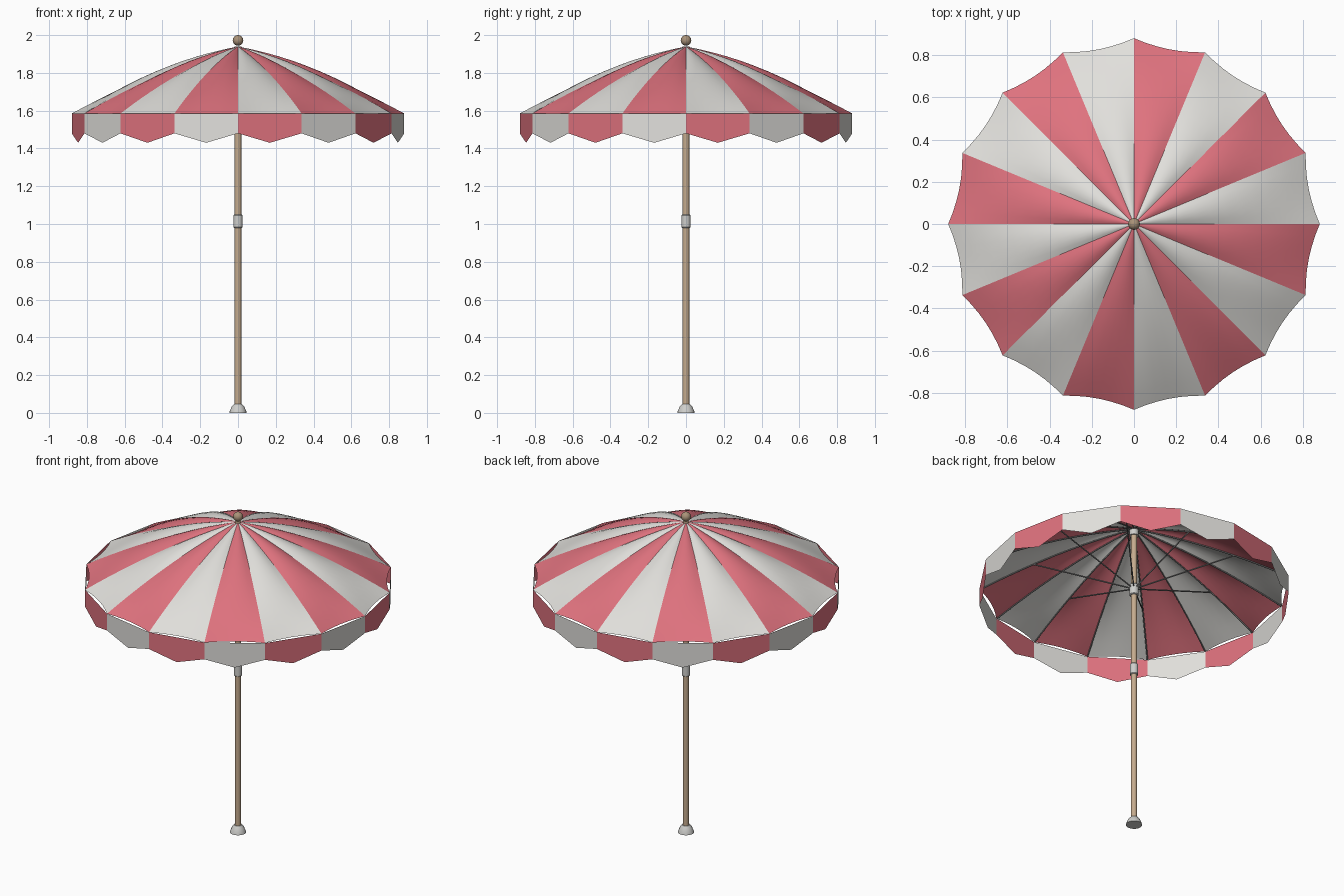
import bpy, bmesh, math
from math import sin, cos, pi
from mathutils import Vector

if "Cube" in bpy.data.objects:
    bpy.data.objects.remove(bpy.data.objects["Cube"], do_unlink=True)

SIDES = 16
RIM_R, RIM_Z, TOP_Z = 0.88, 1.585, 1.94
STEP = 2 * pi / SIDES


def material(name, rgb):
    m = bpy.data.materials.new(name)
    m.use_nodes = True
    m.diffuse_color = (*rgb, 1)
    m.node_tree.nodes["Principled BSDF"].inputs["Base Color"].default_value = (*rgb, 1)
    return m


WHITE = material("white fabric", (0.75, 0.74, 0.71))
RED = material("red fabric", (0.74, 0.17, 0.21))
WOOD = material("pole wood", (0.56, 0.41, 0.27))
KNOB = material("knob wood", (0.40, 0.29, 0.19))
METAL = material("light metal", (0.62, 0.62, 0.60))
DARK = material("rib metal", (0.20, 0.20, 0.20))


def finish(name, bm, mats, smooth=True):
    me = bpy.data.meshes.new(name)
    bm.to_mesh(me)
    bm.free()
    ob = bpy.data.objects.new(name, me)
    bpy.context.collection.objects.link(ob)
    for m in mats:
        me.materials.append(m)
    if smooth:
        bpy.ops.object.select_all(action='DESELECT')
        ob.select_set(True)
        bpy.context.view_layer.objects.active = ob
        bpy.ops.object.shade_smooth_by_angle(angle=math.radians(35))
    return ob


def lathe(name, profile, mat, segs=20):
    """Revolve (radius, height) points about the z axis, with flat caps."""
    bm = bmesh.new()
    rings = [[bm.verts.new((r * cos(2 * pi * i / segs), r * sin(2 * pi * i / segs), z))
              for i in range(segs)] for r, z in profile]
    for a, b in zip(rings, rings[1:]):
        for i in range(segs):
            j = (i + 1) % segs
            bm.faces.new((a[i], a[j], b[j], b[i]))
    bm.faces.new(rings[0][::-1])
    bm.faces.new(rings[-1])
    return finish(name, bm, [mat])


def rib_height(r):
    return TOP_Z - 0.262 * r - 0.1607 * r * r


def polar(r, a, z):
    return Vector((r * cos(a), r * sin(a), z))


def canopy():
    """Sixteen softly puffed gores, with rims drawn in between the ribs."""
    bm = bmesh.new()
    rows, cols = 12, 6
    for s in range(SIDES):
        grid = []
        for k in range(rows + 1):
            t = 0.012 + 0.988 * k / rows
            r = RIM_R * t
            left = polar(r, s * STEP, rib_height(r))
            right = polar(r, (s + 1) * STEP, rib_height(r))
            row = []
            for c in range(cols + 1):
                u = c / cols
                arch = 4 * u * (1 - u)
                p = left.lerp(right, u)
                pull = 1 - 0.022 * arch * t * t
                p.x *= pull
                p.y *= pull
                p.z += 0.02 * arch * sin(pi * t)
                row.append(bm.verts.new(p))
            grid.append(row)
        for k in range(rows):
            for c in range(cols):
                f = bm.faces.new((grid[k][c], grid[k + 1][c], grid[k + 1][c + 1], grid[k][c + 1]))
                f.material_index = s % 2
    return finish("canopy", bm, [WHITE, RED])


def valance():
    """Hanging pointed flaps in the opposite colour order."""
    bm = bmesh.new()
    for s in range(SIDES):
        a, b = polar(RIM_R, s * STEP, 0), polar(RIM_R, (s + 1) * STEP, 0)
        outline = [(0, RIM_Z), (0, 1.48), (0.5, 1.43), (1, 1.48), (1, RIM_Z)]
        f = bm.faces.new([bm.verts.new(a.lerp(b, u) + Vector((0, 0, z))) for u, z in outline])
        f.material_index = s % 2
    return finish("valance", bm, [RED, WHITE], smooth=False)


def rods(name, paths, radius, mat):
    """Thin round bars along lists of points."""
    cu = bpy.data.curves.new(name, 'CURVE')
    cu.dimensions = '3D'
    cu.bevel_depth = radius
    cu.bevel_resolution = 1
    cu.use_fill_caps = True
    for pts in paths:
        sp = cu.splines.new('POLY')
        sp.points.add(len(pts) - 1)
        for q, p in zip(sp.points, pts):
            q.co = (*p, 1)
    cu.materials.append(mat)
    ob = bpy.data.objects.new(name, cu)
    bpy.context.collection.objects.link(ob)
    return ob


# Fabric
canopy()
valance()

# Frame under the fabric
rib_paths = []
for s in range(SIDES):
    radii = [0.02 + (RIM_R - 0.025) * k / 8 for k in range(9)]
    rib_paths.append([polar(r, s * STEP, rib_height(r) - 0.005) for r in radii])
rods("ribs", rib_paths, 0.004, DARK)
rods("struts", [[polar(0.02, s * STEP, 1.55), polar(0.57, s * STEP, rib_height(0.57) - 0.006)]
                for s in range(0, SIDES, 2)], 0.004, DARK)

# Pole and fittings
lathe("pole", [(0.0175, 0.03), (0.0175, 1.94)], WOOD)
lathe("pole_joint", [(0.021, 0.98), (0.024, 0.984), (0.024, 1.046), (0.021, 1.05)], METAL)
lathe("runner", [(0.023, 1.5), (0.026, 1.504), (0.026, 1.566), (0.023, 1.57)], METAL)
lathe("top_hub", [(0.026, 1.89), (0.026, 1.925)], METAL)
lathe("foot", [(0.046, 0), (0.044, 0.008), (0.034, 0.032), (0.022, 0.046)], METAL)

# Knob on the top
bm = bmesh.new()
bmesh.ops.create_uvsphere(bm, u_segments=20, v_segments=12, radius=0.028)
bmesh.ops.translate(bm, verts=bm.verts, vec=(0, 0, 1.972))
finish("top_knob", bm, [KNOB])
